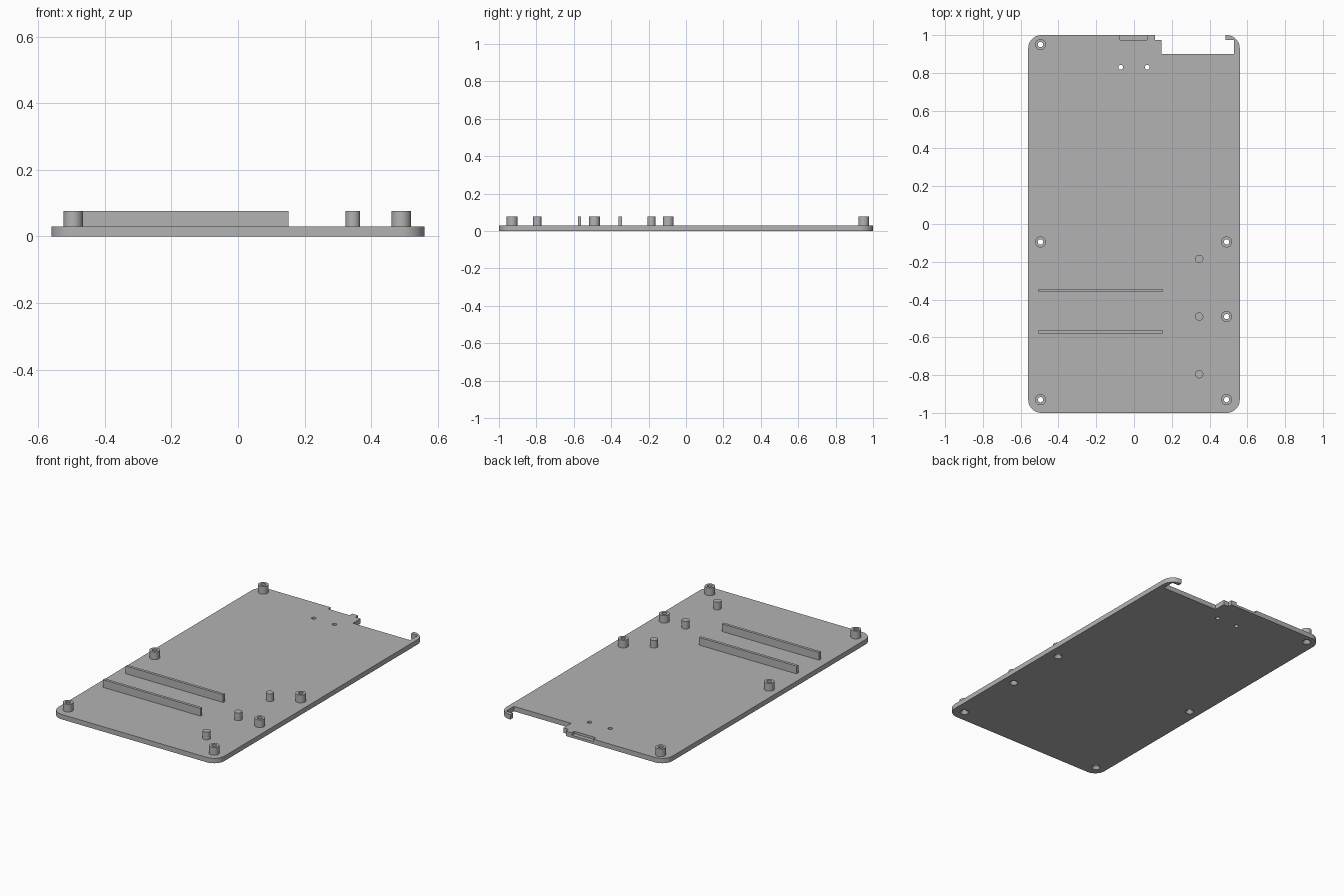
import bpy, bmesh
from math import radians, sin, cos, pi
from mathutils import Matrix

cube = bpy.data.objects.get("Cube")
if cube:
    bpy.data.objects.remove(cube, do_unlink=True)

grey = bpy.data.materials.new("plain grey")
grey.use_nodes = True
GREY = (0.45, 0.45, 0.45, 1)
grey.diffuse_color = GREY
grey.node_tree.nodes["Principled BSDF"].inputs["Base Color"].default_value = GREY

T, TOP = 0.03, 0.077          # plate thickness, height of raised parts
W, L, R = 0.56, 1.0, 0.07     # half width, half length, corner radius


def add_object(name, bm):
    bmesh.ops.recalc_face_normals(bm, faces=bm.faces)
    mesh = bpy.data.meshes.new(name)
    bm.to_mesh(mesh)
    bm.free()
    mesh.materials.append(grey)
    obj = bpy.data.objects.new(name, mesh)
    bpy.context.collection.objects.link(obj)
    return obj


def smooth(obj):
    bpy.ops.object.select_all(action='DESELECT')
    obj.select_set(True)
    bpy.context.view_layer.objects.active = obj
    bpy.ops.object.shade_smooth_by_angle(angle=radians(30))


def box(name, x0, x1, y0, y1, z0, z1):
    bm = bmesh.new()
    size = Matrix.Diagonal((x1 - x0, y1 - y0, z1 - z0, 1))
    centre = Matrix.Translation(((x0 + x1) / 2, (y0 + y1) / 2, (z0 + z1) / 2))
    bmesh.ops.create_cube(bm, size=1, matrix=centre @ size)
    return add_object(name, bm)


def lathe(name, x, y, profile, closed=False, sides=32):
    """Turn (radius, z) points around a vertical axis; open profiles get end caps."""
    bm = bmesh.new()
    rings = [[bm.verts.new((x + r * cos(2 * pi * i / sides), y + r * sin(2 * pi * i / sides), z))
              for i in range(sides)] for r, z in profile]
    pairs = list(zip(rings, rings[1:]))
    if closed:
        pairs.append((rings[-1], rings[0]))
    else:
        bm.faces.new(rings[0])
        bm.faces.new(rings[-1])
    for a, b in pairs:
        for i in range(sides):
            j = (i + 1) % sides
            bm.faces.new((a[i], a[j], b[j], b[i]))
    return add_object(name, bm)


def cut(obj, cutter):
    mod = obj.modifiers.new("cut", 'BOOLEAN')
    mod.operation, mod.solver, mod.object = 'DIFFERENCE', 'EXACT', cutter
    bpy.context.view_layer.objects.active = obj
    bpy.ops.object.modifier_apply(modifier=mod.name)
    bpy.data.objects.remove(cutter, do_unlink=True)


# Base plate with rounded corners
bm = bmesh.new()
outline = []
for k, (sx, sy) in enumerate([(1, 1), (-1, 1), (-1, -1), (1, -1)]):
    for i in range(13):
        a = pi / 2 * (k + i / 12)
        outline.append(bm.verts.new((sx * (W - R) + R * cos(a), sy * (L - R) + R * sin(a), 0)))
base = bm.faces.new(outline)
up = bmesh.ops.extrude_face_region(bm, geom=[base])["geom"]
bmesh.ops.translate(bm, vec=(0, 0, T), verts=[v for v in up if isinstance(v, bmesh.types.BMVert)])
plate = add_object("base_plate", bm)

# Stepped opening and shallow ledge at the back edge
cut(plate, box("opening_cutter", 0.145, 0.53, 0.9, 0.975, -0.1, 0.1))
cut(plate, box("mouth_cutter", 0.11, 0.485, 0.974, 1.1, -0.1, 0.1))
cut(plate, box("ledge_cutter", -0.075, 0.07, 0.975, 1.1, 0.015, 0.1))

# Hollow standoffs over countersunk screw holes
HOLE = 0.014
standoffs = [(-0.495, 0.95), (-0.495, -0.095), (0.49, -0.095),
             (0.49, -0.49), (-0.495, -0.93), (0.49, -0.93)]
for n, (x, y) in enumerate(standoffs, 1):
    cut(plate, lathe("screw_cutter", x, y, [(0.026, -0.002), (HOLE, 0.016), (HOLE, 0.1)]))
    smooth(lathe(f"standoff_{n}", x, y,
                 [(0.029, T), (0.029, TOP), (HOLE, TOP), (HOLE, T)], closed=True))

# Two small through holes
for x in (-0.07, 0.07):
    cut(plate, lathe("pin_cutter", x, 0.83, [(0.013, -0.1), (0.013, 0.1)]))
smooth(plate)

# Solid pegs
for n, y in enumerate((-0.185, -0.49, -0.795), 1):
    smooth(lathe(f"peg_{n}", 0.345, y, [(0.022, T), (0.022, TOP)]))

# Long ribs
for n, y in enumerate((-0.352, -0.57), 1):
    box(f"rib_{n}", -0.505, 0.152, y - 0.0085, y + 0.0085, T, TOP)
